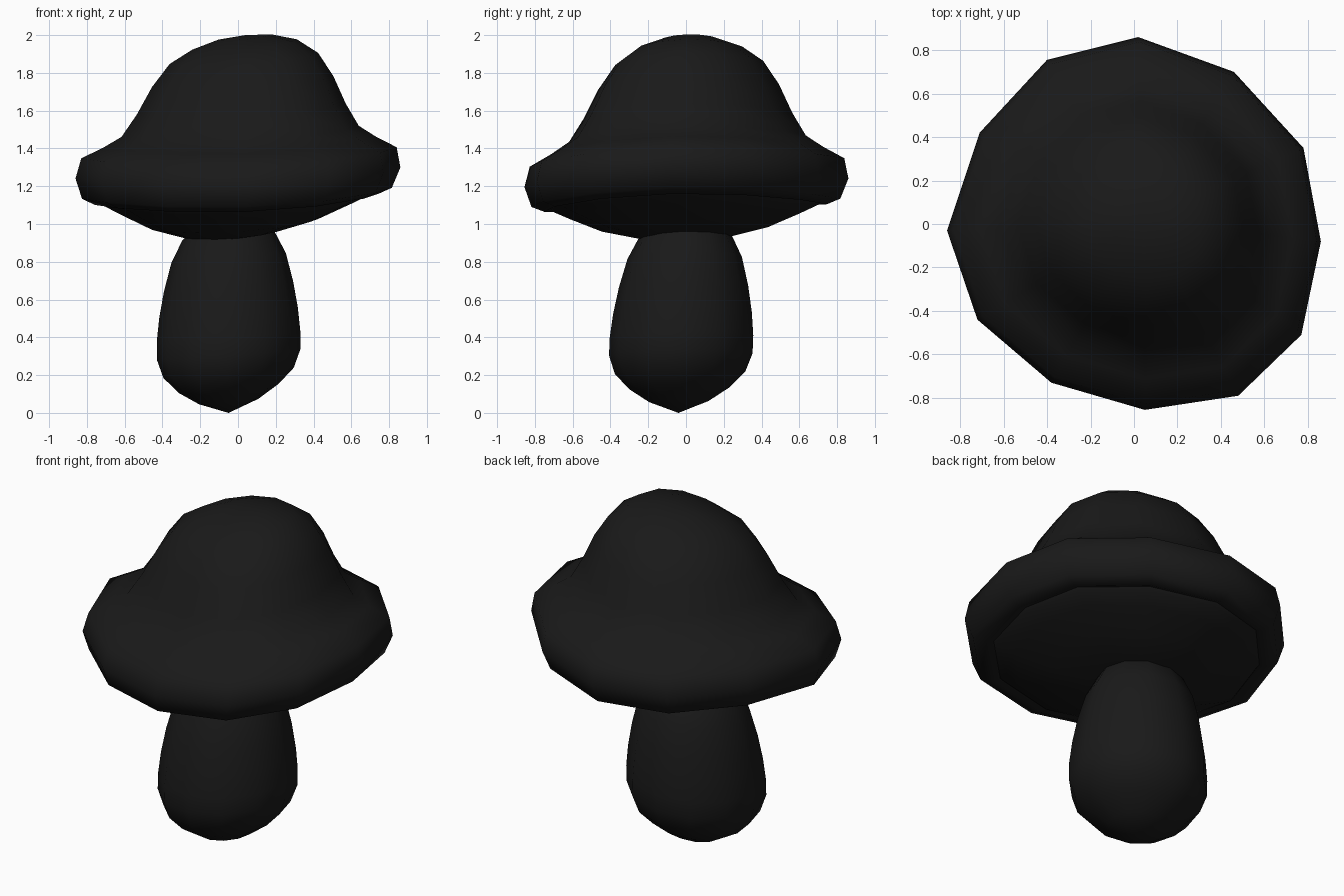
import bpy, bmesh, math

if "Cube" in bpy.data.objects:
    bpy.data.objects.remove(bpy.data.objects["Cube"])

N = 12
# slightly irregular outline of the rim, seen from above
RIM = [(.86, -.08), (.78, .35), (.46, .70), (.02, .86), (-.40, .755), (-.71, .42),
       (-.86, -.03), (-.72, -.44), (-.38, -.73), (.05, -.855), (.48, -.79), (.77, -.51)]

dark = bpy.data.materials.new("dark")
dark.diffuse_color = (0.01, 0.01, 0.01, 1)
dark.use_nodes = True
dark.node_tree.nodes["Principled BSDF"].inputs["Base Color"].default_value = dark.diffuse_color


def lathe(name, profile, place):
    """Spin a profile of (r, z) points; place() bends each point. r = 0 makes a pole."""
    bm = bmesh.new()
    rings = []
    for r, z in profile:
        count = 1 if r == 0 else N
        rings.append([bm.verts.new(place(i, r, z)) for i in range(count)])
    for a, b in zip(rings, rings[1:]):
        for i in range(N):
            j = (i + 1) % N
            loop = [a[i % len(a)], a[j % len(a)], b[j % len(b)], b[i % len(b)]]
            bm.faces.new(list(dict.fromkeys(loop)))
    bmesh.ops.recalc_face_normals(bm, faces=bm.faces)
    for f in bm.faces:
        f.smooth = True
    me = bpy.data.meshes.new(name)
    bm.to_mesh(me)
    bm.free()
    me.materials.append(dark)
    ob = bpy.data.objects.new(name, me)
    bpy.context.collection.objects.link(ob)
    return ob


def place_cap(i, r, z):
    # leaning crown, rim a little higher on the right and dipping front and back
    t = 2 * math.pi * i / N
    x, y = (c * r / .86 for c in RIM[i])
    lean = z - 1.25
    dz = .03 * math.cos(t) * min(1, r / .3) + .027 * y + .027 * math.cos(2 * t) * r / .86
    return x + .05 * lean, y + .027 * lean, z + dz


def place_stem(i, r, z):
    t = 2 * math.pi * i / N
    k = min(1, r / .3)
    return (r * math.cos(t) - .05, r * math.sin(t) - .04 + .04 * z,
            z + k * (.027 * math.cos(t) + .006 * math.sin(t)))


# cap with rounded, rolled rim
lathe("cap", [(0, 2.0), (.14, 1.986), (.277, 1.942), (.393, 1.865), (.48, 1.74),
              (.553, 1.592), (.628, 1.472), (.72, 1.413), (.835, 1.352), (.86, 1.245),
              (.82, 1.138), (.75, 1.108), (.69, 1.13)], place_cap)

# bulging underside
lathe("cap_underside", [(.75, 1.2), (.74, 1.15), (.70, 1.103), (.61, 1.06), (.44, .985),
                        (.25, .938), (0, .92)], place_cap)

# pear shaped stem
lathe("stem", [(0, 0), (.157, .06), (.265, .13), (.345, .212), (.38, .31), (.38, .405),
               (.367, .53), (.342, .67), (.303, .82), (.245, .935), (.17, 1.01),
               (0, 1.05)], place_stem)
